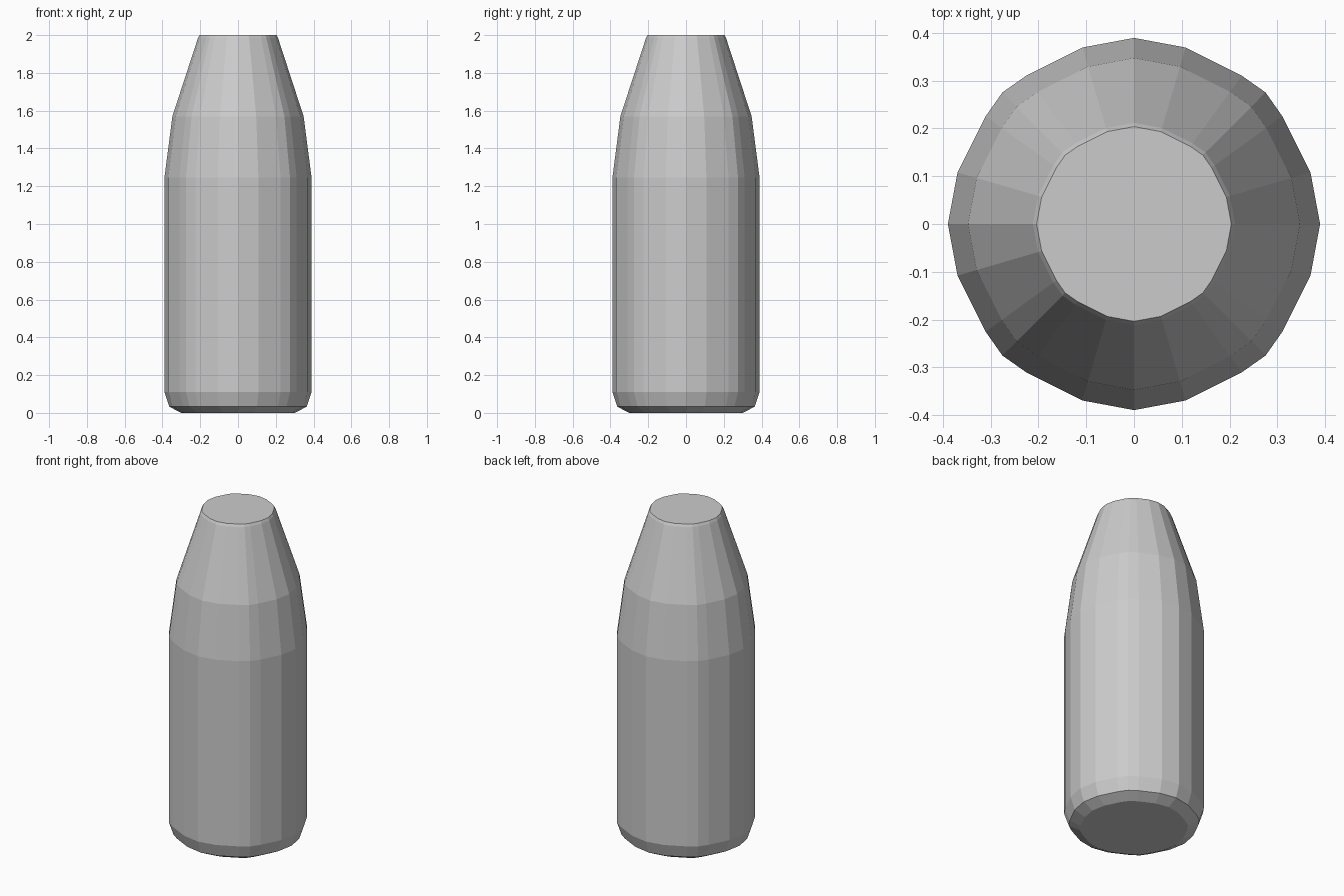
import bpy, bmesh
from math import radians, cos, sin

if "Cube" in bpy.data.objects:
    bpy.data.objects.remove(bpy.data.objects["Cube"])

# Profile: (radius, height) from base to top
profile = [(0.30, 0.0), (0.362, 0.033), (0.388, 0.11), (0.388, 1.245),
           (0.346, 1.57), (0.211, 1.985), (0.203, 2.0)]

# Uneven facet angles and relative radii of one quadrant, repeated four times
quadrant = [(0, 1.0), (16.3, 0.988), (36, 0.985), (45, 1.0), (54, 0.985), (73.7, 0.988)]
facets = [(radians(a + 90 * q), k) for q in range(4) for a, k in quadrant]

# Tapered bottle body
bm = bmesh.new()
rings = [[bm.verts.new((r * k * 1.004 * cos(a), r * k * 1.004 * sin(a), z)) for a, k in facets]
         for r, z in profile]
n = len(facets)
for lo, hi in zip(rings, rings[1:]):
    for i in range(n):
        j = (i + 1) % n
        bm.faces.new((lo[i], lo[j], hi[j], hi[i]))

# Flat base and top
bm.faces.new(rings[0][::-1])
bm.faces.new(rings[-1])

mesh = bpy.data.meshes.new("bottle_body")
bm.to_mesh(mesh)
bm.free()
bpy.context.collection.objects.link(bpy.data.objects.new("bottle_body", mesh))
